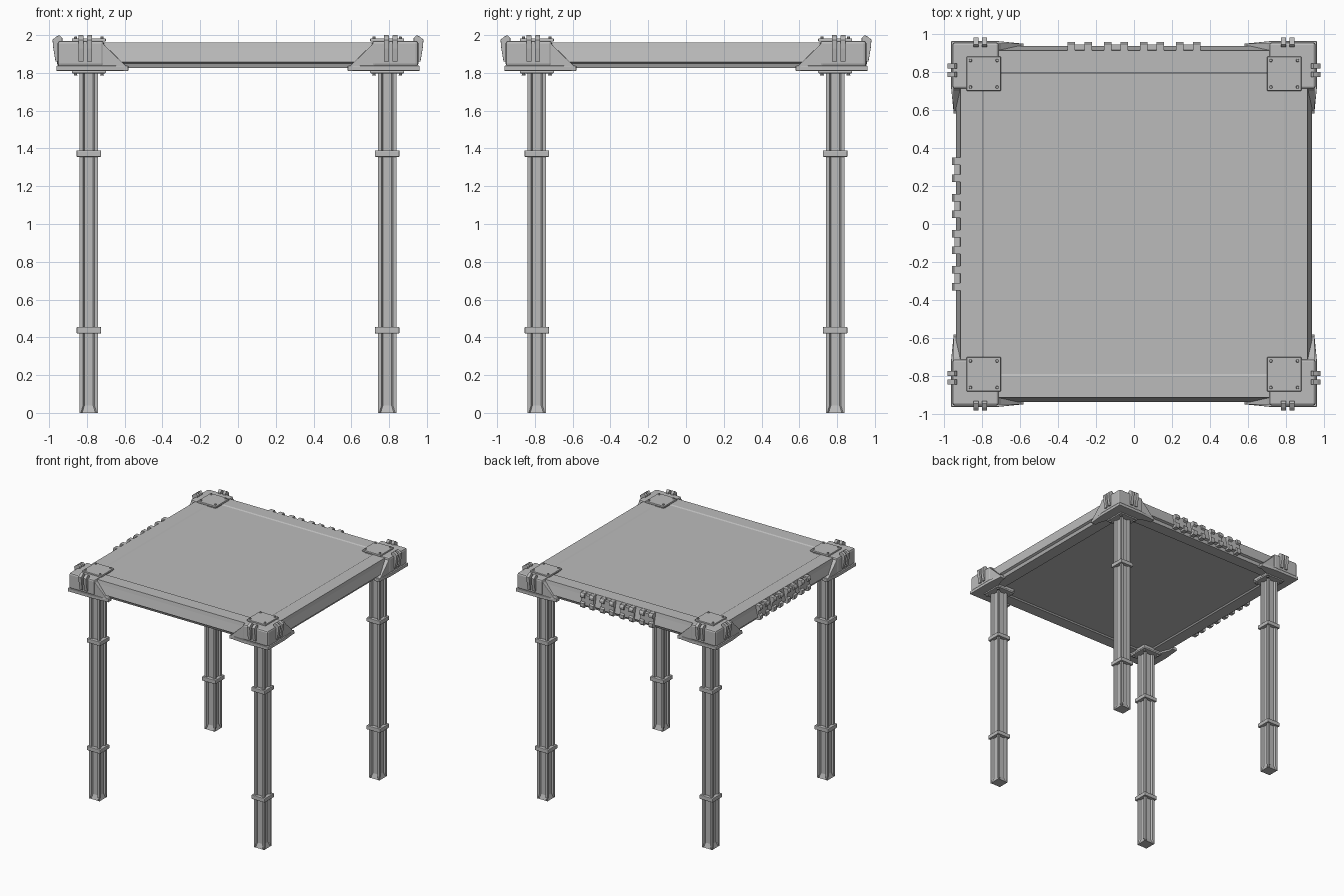
import bpy, bmesh, math
from mathutils import Matrix, Vector

cube = bpy.data.objects.get("Cube")
if cube:
    bpy.data.objects.remove(cube, do_unlink=True)

steel = bpy.data.materials.new("grey_steel")
steel.use_nodes = True
GREY = (0.5, 0.5, 0.5, 1)
steel.diffuse_color = GREY
steel.node_tree.nodes["Principled BSDF"].inputs["Base Color"].default_value = GREY


def finish(bm, name, bevel=0):
    bmesh.ops.recalc_face_normals(bm, faces=bm.faces)
    mesh = bpy.data.meshes.new(name)
    bm.to_mesh(mesh)
    bm.free()
    mesh.materials.append(steel)
    ob = bpy.data.objects.new(name, mesh)
    bpy.context.collection.objects.link(ob)
    if bevel:
        mod = ob.modifiers.new("Bevel", "BEVEL")
        mod.width = bevel
        mod.segments = 2
        mod.limit_method = "ANGLE"
    return ob


def loft(bm, rings):
    """Skin a list of closed rings and cap both ends."""
    loops = [[bm.verts.new(p) for p in ring] for ring in rings]
    for a, b in zip(loops, loops[1:]):
        for i in range(len(a)):
            j = (i + 1) % len(a)
            bm.faces.new((a[i], a[j], b[j], b[i]))
    bm.faces.new(loops[0])
    bm.faces.new(loops[-1])


def square(h, z, c=0):
    return [(c + sx * h, c + sy * h, z) for sx, sy in ((-1, -1), (1, -1), (1, 1), (-1, 1))]


def box(bm, x0, x1, y0, y1, z0, z1):
    loft(bm, [[(x0, y0, z), (x1, y0, z), (x1, y1, z), (x0, y1, z)] for z in (z0, z1)])


def swap_xy(points):
    return [(y, x, z) for x, y, z in points]


def four_corners(build, name, bevel=0):
    """Build a part in the +x +y corner and mirror it to the others."""
    for sx, xname in ((1, "left"), (-1, "right")):
        for sy, yname in ((-1, "front"), (1, "back")):
            bm = bmesh.new()
            build(bm)
            bmesh.ops.transform(bm, matrix=Matrix.Diagonal((sx, sy, 1, 1)), verts=bm.verts)
            finish(bm, f"{name}_{yname}_{xname}", bevel)


# Table top: moulded rim with a shallow recessed panel
bm = bmesh.new()
rim = ((0.79, 1.835), (0.80, 1.825), (0.905, 1.825), (0.915, 1.85), (0.935, 1.858),
       (0.918, 1.93), (0.912, 1.962), (0.80, 1.962), (0.79, 1.956))
loft(bm, [square(h, z) for h, z in rim])
finish(bm, "table_top")

LEG = 0.79


# Legs: square posts with a flared channel along every side
def leg(bm):
    def section(depth, half, z):
        side = ((-0.05, -0.05), (-half, -0.05), (-half + 0.007, -0.05 + depth),
                (half - 0.007, -0.05 + depth), (half, -0.05))
        ring = []
        for k in range(4):
            turn = Matrix.Rotation(k * math.pi / 2, 3, "Z")
            ring += [turn @ Vector((x, y, z)) + Vector((LEG, LEG, 0)) for x, y in side]
        return ring
    loft(bm, [section(0.0015, 0.042, 0), section(0.015, 0.03, 0.04), section(0.015, 0.03, 1.82)])


def leg_bands(bm):
    for z in (0.42, 1.355):
        box(bm, LEG - 0.065, LEG + 0.065, LEG - 0.065, LEG + 0.065, z, z + 0.035)


four_corners(leg, "leg")
four_corners(leg_bands, "leg_bands", 0.005)


# Corner brackets: solid block, tapered side wings and a bottom flange
def corner_block(bm):
    for z0, z1, inner, outer in ((1.835, 1.97, 0.71, 0.955),):
        box(bm, inner, outer, inner, outer, z0, z1)


def corner_wings(bm):
    shape = ((0.58, 1.81), (0.58, 1.825), (0.70, 1.94), (0.72, 1.965), (0.93, 1.965), (0.93, 1.81))
    rings = [[(x, y, z) for x, z in shape] for y in (0.90, 0.95)]
    loft(bm, rings)
    loft(bm, [swap_xy(r) for r in rings])


def corner_flange(bm):
    plan = ((0.962, 0.962), (0.72, 0.962), (0.58, 0.948), (0.58, 0.915), (0.70, 0.87),
            (0.70, 0.70), (0.87, 0.70), (0.915, 0.58), (0.948, 0.58), (0.962, 0.72))
    loft(bm, [[(x, y, z) for x, y in plan] for z in (1.81, 1.838)])


four_corners(corner_block, "corner_block", 0.014)
four_corners(corner_wings, "corner_wing", 0.004)
four_corners(corner_flange, "corner_flange", 0.005)


# Bolted plates above and below each corner
def corner_plates(bm):
    for z0, z1 in ((1.965, 1.982), (1.798, 1.812)):
        box(bm, 0.70, 0.88, 0.70, 0.88, z0, z1)


def bolts(bm):
    for z in (1.982, 1.796):
        for x in (0.72, 0.86):
            for y in (0.72, 0.86):
                bmesh.ops.create_cone(bm, cap_ends=True, segments=10, radius1=0.01, radius2=0.007,
                                      depth=0.02, matrix=Matrix.Translation((x, y, z)))


four_corners(corner_plates, "corner_plates", 0.004)
four_corners(bolts, "bolts")


# Paired clamps hooked over the outer faces of each corner
def clamps(bm):
    shape = ((0.93, 1.955), (0.93, 1.985), (0.945, 2.0), (0.965, 1.99), (0.982, 1.975),
             (0.978, 1.93), (0.966, 1.86), (0.945, 1.86))
    for x in (0.772, 0.818):
        rings = [[(t, y, z) for y, z in shape] for t in (x, x + 0.027)]
        loft(bm, rings)
        loft(bm, [swap_xy(r) for r in rings])


four_corners(clamps, "clamps", 0.002)


# Rows of cable clips along the back and right edges
def clip_row(name, on_right):
    bm = bmesh.new()
    hook = ((0.905, 1.835), (0.95, 1.835), (0.958, 1.85), (0.958, 1.875), (0.942, 1.885),
            (0.942, 1.915), (0.958, 1.925), (0.958, 1.945), (0.948, 1.96), (0.905, 1.96))
    for i in range(4):
        c = (i - 1.5) * 0.19
        box(bm, c - 0.06, c + 0.06, 0.90, 0.944, 1.855, 1.945)
        for s in (-1, 1):
            loft(bm, [[(c + s * t, y, z) for y, z in hook] for t in (0.024, 0.064)])
    if on_right:
        bmesh.ops.rotate(bm, verts=bm.verts, matrix=Matrix.Rotation(math.pi / 2, 3, "Z"))
    finish(bm, name, 0.002)


clip_row("back_clips", False)
clip_row("right_clips", True)
